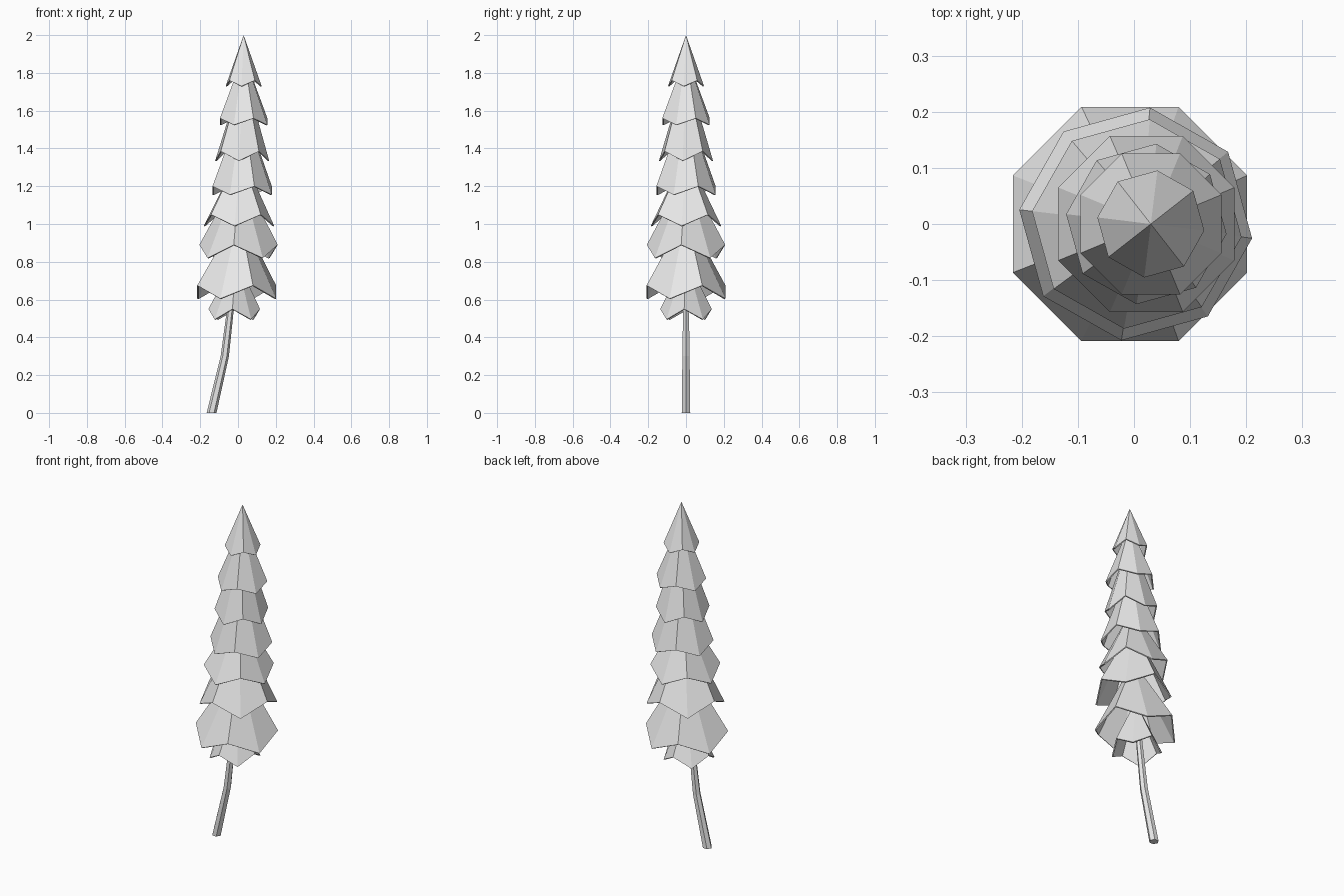
import bpy, bmesh
from math import cos, sin, radians

cube = bpy.data.objects.get("Cube")
if cube:
    bpy.data.objects.remove(cube, do_unlink=True)

# One plain grey for the whole tree
grey = bpy.data.materials.new("light_grey")
grey.use_nodes = True
grey.diffuse_color = (0.8, 0.8, 0.8, 1)
grey.node_tree.nodes["Principled BSDF"].inputs["Base Color"].default_value = (0.8, 0.8, 0.8, 1)


def finish(name, bm):
    bmesh.ops.recalc_face_normals(bm, faces=bm.faces)
    mesh = bpy.data.meshes.new(name)
    bm.to_mesh(mesh)
    bm.free()
    mesh.materials.append(grey)
    obj = bpy.data.objects.new(name, mesh)
    bpy.context.collection.objects.link(obj)
    return obj


def ring(bm, x, radius, sides, turn, heights):
    """Ring of vertices whose heights alternate through the given list."""
    verts = []
    for i in range(sides):
        a = radians(turn) + radians(360) * i / sides
        z = heights[i % len(heights)]
        verts.append(bm.verts.new((x + radius * cos(a), radius * sin(a), z)))
    return verts


def branch_tier(name, x, radius, turn, low, high, apex_x, apex_z):
    """Hollow eight-sided cone with a zigzag rim; its low tips start at turn."""
    bm = bmesh.new()
    rim = ring(bm, x, radius, 8, turn, [low, high])
    tip = bm.verts.new((apex_x, 0, apex_z))
    for i, v in enumerate(rim):
        bm.faces.new((v, rim[(i + 1) % 8], tip))
    obj = finish(name, bm)
    # Thin shell, thickened inward
    shell = obj.modifiers.new("shell", "SOLIDIFY")
    shell.thickness = 0.007
    shell.offset = -1


# Branch tiers, bottom to top: x, radius, turn, low, high, apex x, apex z
tiers = [
    (-0.02, 0.137, 41, 0.495, 0.55, -0.01, 0.82),
    (-0.007, 0.226, -22.5, 0.605, 0.675, 0.005, 1.06),
    (0.003, 0.209, 38, 0.82, 0.89, 0.01, 1.28),
    (0.005, 0.188, -7, 0.99, 1.05, 0.015, 1.38),
    (0.022, 0.17, -22.5, 1.155, 1.20, 0.025, 1.64),
    (0.022, 0.144, -7, 1.335, 1.385, 0.03, 1.82),
    (0.03, 0.136, -22.5, 1.525, 1.56, 0.03, 1.90),
    (0.03, 0.096, -7, 1.73, 1.76, 0.03, 2.0),
]
for n, tier in enumerate(tiers, 1):
    branch_tier(f"branch_tier_{n}", *tier)

# Bent six-sided trunk: x, z, radius at each ring
trunk_path = [(-0.14, 0, 0.026), (-0.07, 0.3, 0.022), (-0.04, 0.55, 0.018),
              (-0.01, 0.85, 0.014), (0.022, 1.4, 0.008)]
bm = bmesh.new()
rings = [ring(bm, x, r, 6, 0, [z]) for x, z, r in trunk_path]
for lower, upper in zip(rings, rings[1:]):
    for i in range(6):
        j = (i + 1) % 6
        bm.faces.new((lower[i], lower[j], upper[j], upper[i]))
bm.faces.new(rings[0])
bm.faces.new(rings[-1])
finish("trunk", bm)
